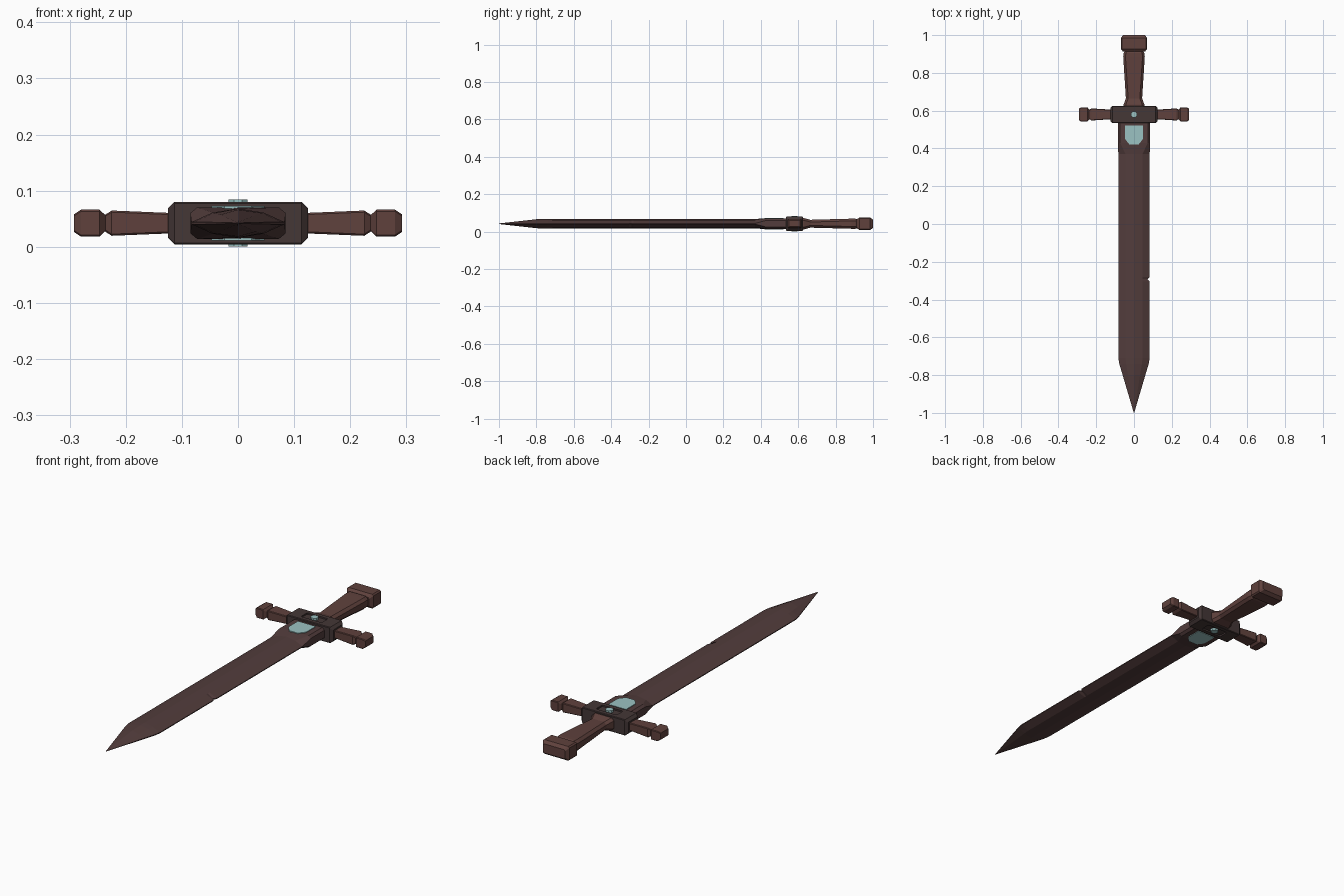
import bpy, bmesh
from math import pi

if "Cube" in bpy.data.objects:
    bpy.data.objects.remove(bpy.data.objects["Cube"])

ZC = 0.042   # mid-plane height of the sword
YG = 0.58    # centre line of the crossguard


def mat(name, rgb):
    m = bpy.data.materials.new(name)
    m.diffuse_color = (*rgb, 1)
    m.use_nodes = True
    m.node_tree.nodes["Principled BSDF"].inputs["Base Color"].default_value = m.diffuse_color
    return m


BLADE = mat("blade_brown", (0.085, 0.046, 0.045))
GRIP = mat("grip_brown", (0.115, 0.053, 0.046))
DARK = mat("dark_brown", (0.058, 0.038, 0.037))
TEAL = mat("pale_teal", (0.33, 0.54, 0.54))


def loft(name, rings, material):
    """Skin a list of equal-length point rings and cap both ends."""
    bm = bmesh.new()
    vs = [[bm.verts.new(p) for p in r] for r in rings]
    n = len(vs[0])
    for a, b in zip(vs, vs[1:]):
        for i in range(n):
            j = (i + 1) % n
            bm.faces.new((a[i], a[j], b[j], b[i]))
    bm.faces.new(vs[0])
    bm.faces.new(vs[-1])
    bmesh.ops.recalc_face_normals(bm, faces=bm.faces)
    me = bpy.data.meshes.new(name)
    bm.to_mesh(me)
    bm.free()
    ob = bpy.data.objects.new(name, me)
    bpy.context.collection.objects.link(ob)
    me.materials.append(material)
    return ob


def octagon(a, b, c):
    """Rectangle of half sizes a, b with corners cut by c."""
    return [(a, b - c), (a - c, b), (c - a, b), (-a, b - c),
            (-a, c - b), (c - a, -b), (a - c, -b), (a, c - b)]


def along_y(rows, c):
    return [[(u, y, ZC + v) for u, v in octagon(a, b, c)] for y, a, b in rows]


def along_x(rows, s, c):
    return [[(s * x, YG + u, ZC + v) for u, v in octagon(a, b, c)] for x, a, b in rows]


# blade with square collar at the guard, small nick in one edge, tapered point
def blade_ring(y, w, e, m, f, r, nick=0):
    return [(x, y, ZC + z) for x, z in
            [(w - nick, e), (m, f), (0, r), (-m, f), (-w, e),
             (-w, -e), (-m, -f), (0, -r), (m, -f), (w - nick, -e)]]


body = (0.083, 0.002, 0.045, 0.019, 0.026)
loft("blade", [
    blade_ring(0.545, 0.085, 0.018, 0.073, 0.028, 0.028),
    blade_ring(0.43, 0.085, 0.018, 0.073, 0.028, 0.028),
    blade_ring(0.37, *body),
    blade_ring(-0.28, *body),
    blade_ring(-0.292, *body, nick=0.012),
    blade_ring(-0.304, *body),
    blade_ring(-0.71, *body),
    blade_ring(-0.74, 0.078, 0.002, 0.042, 0.018, 0.026),
    blade_ring(-0.8, 0.06, 0.002, 0.032, 0.015, 0.024),
    blade_ring(-1.0, 0.001, 0.0005, 0.0005, 0.001, 0.0015),
], BLADE)

# crossguard block with tapered ends
guard = loft("guard_block", along_x(
    [(-0.125, 0.035, 0.026), (-0.113, 0.046, 0.038),
     (0.113, 0.046, 0.038), (0.125, 0.035, 0.026)], 1, 0.003), DARK)

# shallow recesses cut in both guard faces
for s in (1, -1):
    cut = loft("recess_cutter", [[(u, YG + v, ZC + s * z) for u, v in octagon(0.055, 0.024, 0.004)]
                                 for z in (0.031, 0.06)], DARK)
    cut.hide_render = True
    cut.hide_viewport = True
    md = guard.modifiers.new("recess", "BOOLEAN")
    md.operation = "DIFFERENCE"
    md.solver = "EXACT"
    md.object = cut

# guard arms and end knobs, mirrored left and right
for s, side in ((1, "right"), (-1, "left")):
    loft("guard_arm_" + side, along_x(
        [(0.115, 0.025, 0.018), (0.225, 0.032, 0.0225), (0.24, 0.022, 0.013)], s, 0.003), GRIP)
    loft("guard_knob_" + side, along_x(
        [(0.235, 0.024, 0.013), (0.247, 0.038, 0.024),
         (0.28, 0.038, 0.024), (0.292, 0.03, 0.016)], s, 0.003), GRIP)

# handle flaring at both ends
loft("handle", along_y(
    [(0.61, 0.058, 0.03), (0.632, 0.055, 0.03), (0.665, 0.043, 0.021),
     (0.885, 0.057, 0.027), (0.905, 0.055, 0.027), (0.925, 0.045, 0.02)], 0.012), GRIP)

# pommel
loft("pommel", along_y(
    [(0.912, 0.058, 0.022), (0.927, 0.07, 0.034),
     (0.984, 0.07, 0.034), (1.0, 0.058, 0.022)], 0.006), GRIP)

# pale plate set through the collar, showing on both faces
plate = [(-0.047, 0.522), (0.047, 0.522), (0.047, 0.45), (0.024, 0.42), (-0.024, 0.42), (-0.047, 0.45)]
loft("collar_plate", [[(x, y, ZC + z) for x, y in plate] for z in (-0.031, 0.031)], TEAL)

# round stud set through the guard
bpy.ops.mesh.primitive_cylinder_add(vertices=8, radius=0.018, depth=0.084,
                                    location=(0, YG, ZC), rotation=(0, 0, pi / 8))
stud = bpy.context.object
stud.name = "guard_stud"
stud.data.materials.append(TEAL)
